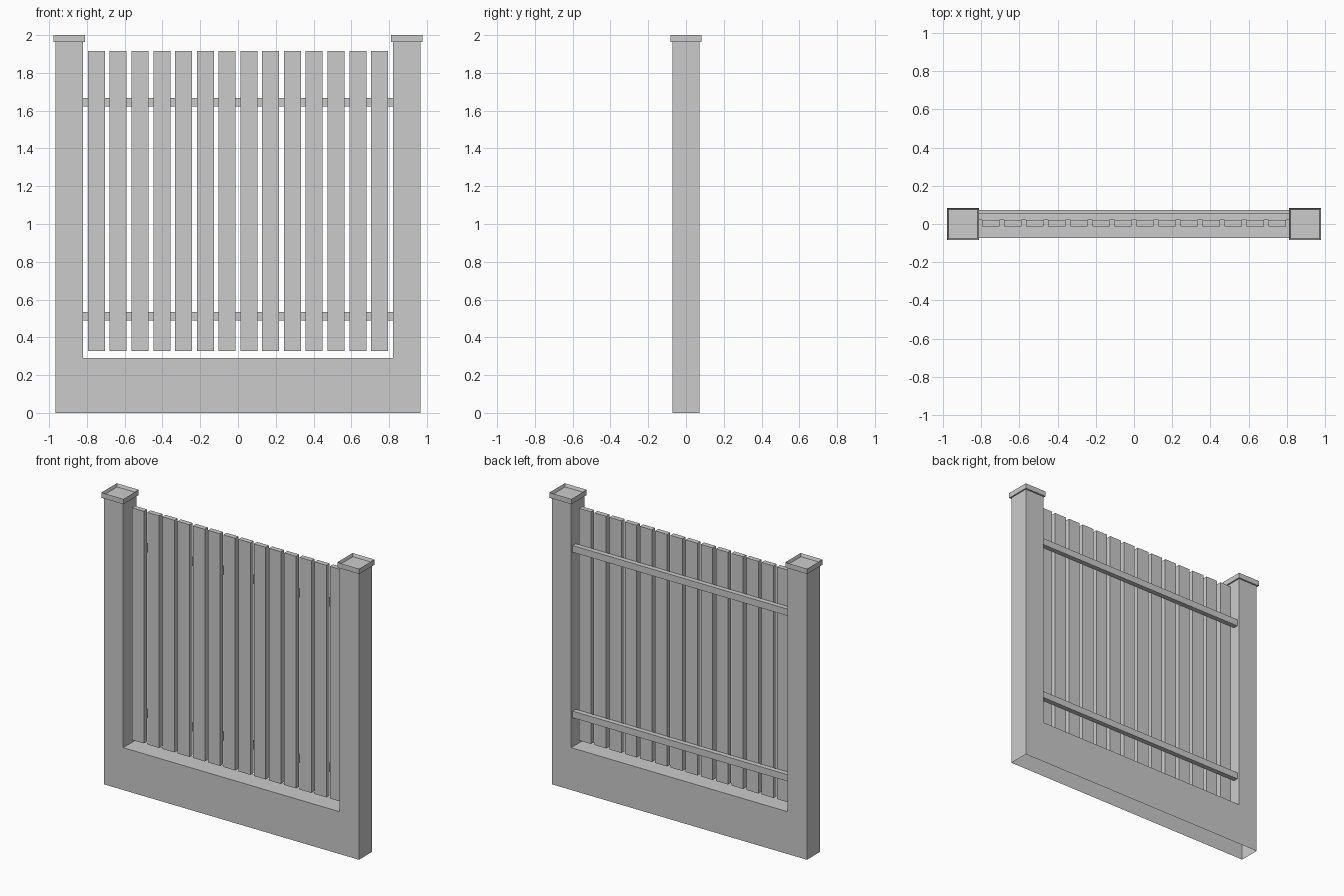
import bpy, bmesh

if "Cube" in bpy.data.objects:
    bpy.data.objects.remove(bpy.data.objects["Cube"])

X_OUT, X_IN, DEPTH = 0.967, 0.82, 0.072


def finish(name, bm):
    bmesh.ops.recalc_face_normals(bm, faces=bm.faces)
    mesh = bpy.data.meshes.new(name)
    bm.to_mesh(mesh)
    bm.free()
    obj = bpy.data.objects.new(name, mesh)
    bpy.context.collection.objects.link(obj)
    return obj


def box_bm(lo, hi):
    bm = bmesh.new()
    bmesh.ops.create_cube(bm, size=1)
    for v in bm.verts:
        v.co = [lo[i] if v.co[i] < 0 else hi[i] for i in range(3)]
    return bm


# Posts and base wall: one U-shaped profile extruded in depth, open underneath
bm = bmesh.new()
half = [(X_OUT, 0), (X_OUT, 1.975), (X_IN, 1.975), (X_IN, 0.29)]
profile = half + [(-x, z) for x, z in reversed(half)]
face = bm.faces.new([bm.verts.new((x, -DEPTH, z)) for x, z in profile])
ext = bmesh.ops.extrude_face_region(bm, geom=[face], use_keep_orig=True)
moved = [g for g in ext["geom"] if isinstance(g, bmesh.types.BMVert)]
bmesh.ops.translate(bm, verts=moved, vec=(0, 2 * DEPTH, 0))
bmesh.ops.recalc_face_normals(bm, faces=bm.faces)
under = [f for f in bm.faces if all(v.co.z < 0.001 for v in f.verts)]
bmesh.ops.delete(bm, geom=under, context='FACES_ONLY')
finish("posts_and_base", bm)

# Post caps: overhanging blocks with a recessed top
for side, label in ((-1, "left"), (1, "right")):
    cx, r = side * (X_OUT + X_IN) / 2, 0.083
    bm = box_bm((cx - r, -r, 1.964), (cx + r, r, 2.0))
    bm.normal_update()
    top = max(bm.faces, key=lambda f: f.calc_center_median().z)
    bmesh.ops.inset_region(bm, faces=[top], thickness=0.011)
    bmesh.ops.translate(bm, verts=top.verts, vec=(0, 0, -0.02))
    finish(f"post_cap_{label}", bm)

# Horizontal rails behind the pickets
for label, z0 in (("lower", 0.488), ("upper", 1.622)):
    finish(f"rail_{label}", box_bm((-X_IN, 0.022, z0), (X_IN, 0.055, z0 + 0.046)))

# Row of vertical pickets
COUNT, PITCH, WIDTH = 14, 0.1153, 0.09
for i in range(COUNT):
    cx = (i - (COUNT - 1) / 2) * PITCH
    finish(f"picket_{i + 1}", box_bm((cx - WIDTH / 2, -0.012, 0.327),
                                     (cx + WIDTH / 2, 0.022, 1.917)))
